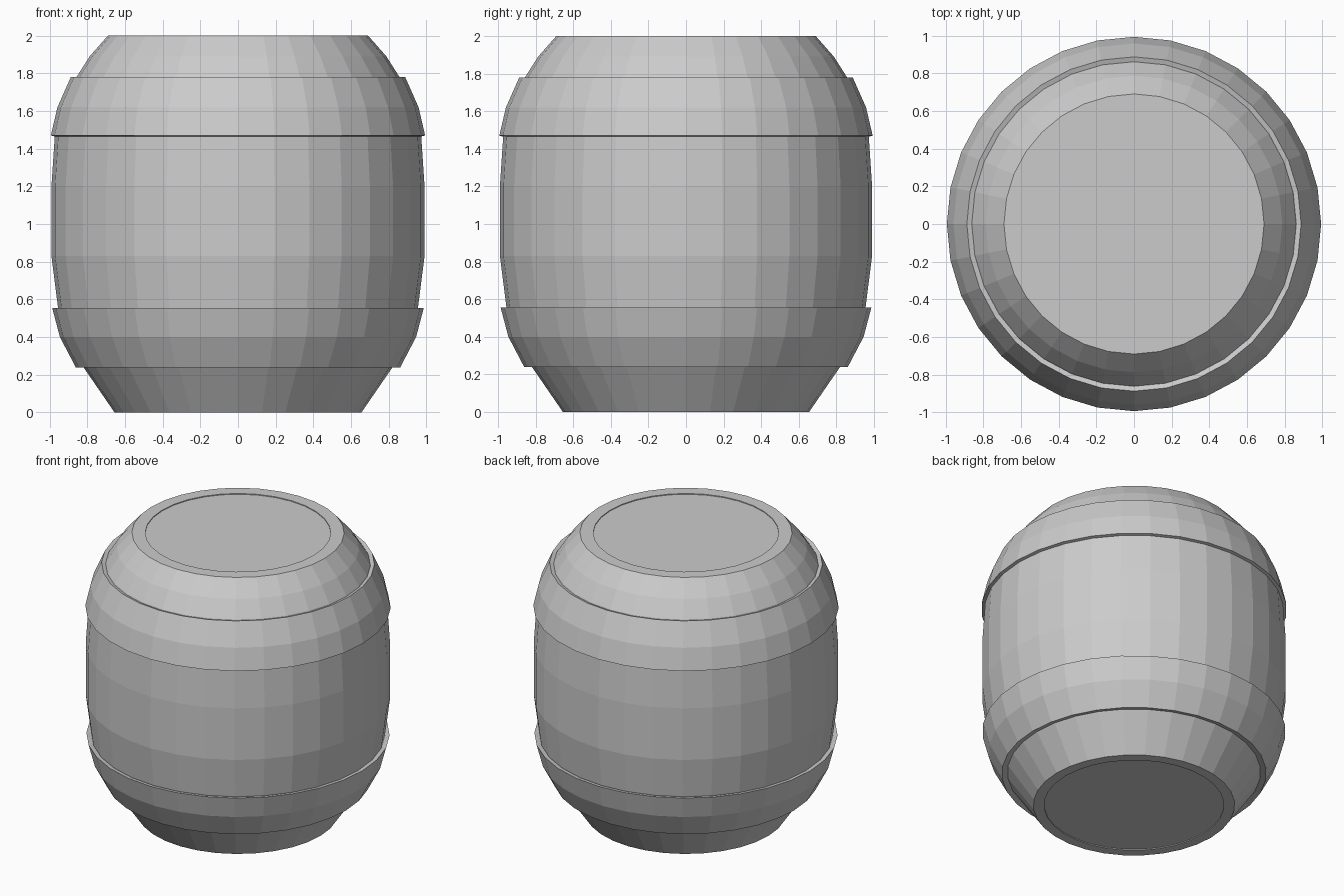
import bpy, bmesh
from math import sin, cos, pi

if "Cube" in bpy.data.objects:
    bpy.data.objects.remove(bpy.data.objects["Cube"])

SIDES = 32


def revolve(name, profile, capped=False):
    """Spin an (r, z) profile around z, optionally capping both ends."""
    bm = bmesh.new()
    rings = [[bm.verts.new((r * cos(2 * pi * i / SIDES), r * sin(2 * pi * i / SIDES), z))
              for i in range(SIDES)] for r, z in profile]
    for a, b in zip(rings, rings[1:]):
        for i in range(SIDES):
            j = (i + 1) % SIDES
            bm.faces.new((a[i], a[j], b[j], b[i]))
    if capped:
        bm.faces.new(rings[0][::-1])
        bm.faces.new(rings[-1])
    mesh = bpy.data.meshes.new(name)
    bm.to_mesh(mesh)
    bm.free()
    obj = bpy.data.objects.new(name, mesh)
    bpy.context.collection.objects.link(obj)
    return obj


# Bulging wooden body with slightly sunken lids inside thin rims
revolve("barrel_body", [
    (0.585, 0.006), (0.585, 0), (0.655, 0), (0.82, 0.24), (0.91, 0.40), (0.955, 0.555),
    (0.99, 0.83), (0.99, 1.2), (0.972, 1.47), (0.935, 1.62), (0.857, 1.78),
    (0.787, 1.89), (0.69, 2.0), (0.603, 2.0), (0.603, 1.994)], capped=True)

# Metal hoops, with edges turned in to the wall
revolve("lower_hoop", [
    (0.82, 0.247), (0.86, 0.238), (0.945, 0.40), (0.986, 0.555), (0.95, 0.548)])
revolve("upper_hoop", [
    (0.965, 1.463), (0.993, 1.47), (0.958, 1.62), (0.887, 1.78), (0.857, 1.77)])
